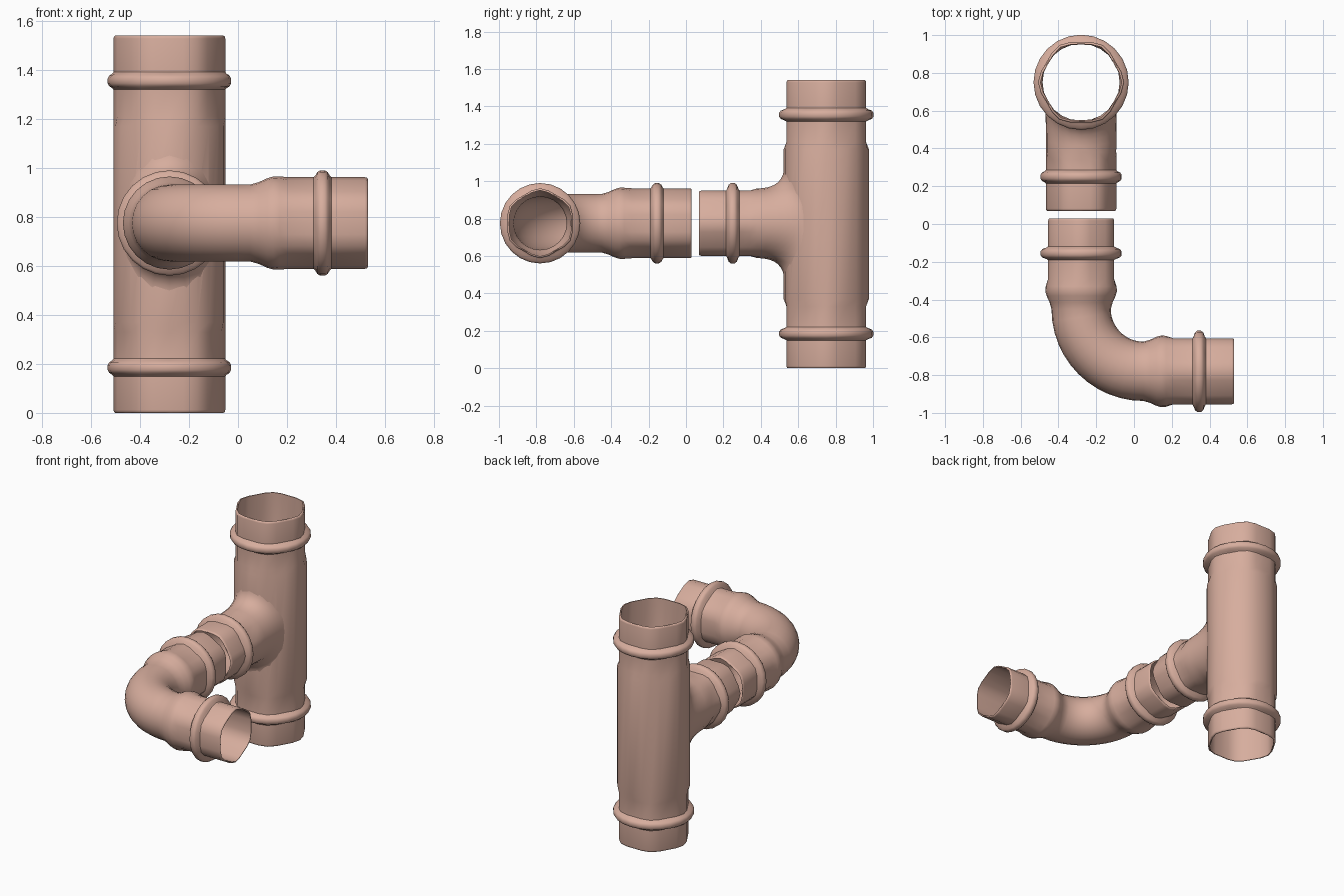
import bpy, bmesh, math
from mathutils import Vector

if "Cube" in bpy.data.objects:
    bpy.data.objects.remove(bpy.data.objects["Cube"])

N = 24
PX, PY, PZ = -0.28, 0.75, 0.775      # tee centre
copper = bpy.data.materials.new("copper_pink")
copper.diffuse_color = (0.68, 0.42, 0.34, 1)
copper.use_nodes = True
copper.node_tree.nodes["Principled BSDF"].inputs["Base Color"].default_value = copper.diffuse_color


def section(o, u, v, r, h):
    """Round (h=0) to rounded hexagon (h=1) ring; hexagon corners lie on u."""
    pts = []
    for i in range(N):
        a = 2 * math.pi * i / N
        q = r * (1 - 0.07 * h * (0.5 - 0.5 * math.cos(6 * a)))
        pts.append(o + u * q * math.cos(a) + v * q * math.sin(a))
    return pts


def loft(name, rings):
    """Skin rings that run along the outside and back through the bore."""
    bm = bmesh.new()
    vs = [[bm.verts.new(p) for p in ring] for ring in rings]
    for k in range(len(vs)):
        a, b = vs[k], vs[(k + 1) % len(vs)]
        for i in range(N):
            j = (i + 1) % N
            bm.faces.new((a[i], a[j], b[j], b[i]))
    bmesh.ops.recalc_face_normals(bm, faces=bm.faces)
    me = bpy.data.meshes.new(name)
    bm.to_mesh(me)
    bm.free()
    ob = bpy.data.objects.new(name, me)
    bpy.context.collection.objects.link(ob)
    me.materials.append(copper)
    bpy.ops.object.select_all(action='DESELECT')
    ob.select_set(True)
    bpy.context.view_layer.objects.active = ob
    bpy.ops.object.shade_smooth_by_angle(angle=math.radians(40))
    return ob


def socket(r, bead, pos):
    """(distance, radius, hexness) of a pressed socket with a seal bead."""
    d = bead - r
    return [(0, r - 0.007, 1), (0.004, r - 0.002, 1), (0.012, r, 1),
            (pos - 0.036, r, 1), (pos - 0.03, r + 0.2 * d, 0.6),
            (pos - 0.022, r + 0.72 * d, 0.1), (pos - 0.01, bead, 0),
            (pos + 0.01, bead, 0), (pos + 0.022, r + 0.72 * d, 0.1),
            (pos + 0.03, r + 0.2 * d, 0.6), (pos + 0.036, r, 1)]


X, Y, Z = Vector((1, 0, 0)), Vector((0, 1, 0)), Vector((0, 0, 1))

# Tee: vertical run, mirrored about its middle
H = 1.54
half = socket(0.228, 0.252, 0.185) + [(0.33, 0.228, 1), (0.37, 0.228, 0)]
inner = [(0, 0.215, 1), (0.32, 0.215, 1), (0.37, 0.204, 0)]


def both_ends(prof, length):
    return prof + [(length - s, r, h) for s, r, h in reversed(prof)]


stations = both_ends(half, H) + both_ends(inner, H)[::-1]
run = loft("tee_run", [section(Vector((PX, PY, s)), X, Y, r, h) for s, r, h in stations])

# Opening from the run into the branch
bpy.ops.mesh.primitive_cylinder_add(vertices=N, radius=0.162, depth=0.32,
                                    location=(PX, PY - 0.16, PZ),
                                    rotation=(math.pi / 2, 0, 0))
cutter = bpy.context.object
cutter.name = "branch_opening_cutter"
cutter.hide_render = True
cutter.hide_viewport = False
cutter.display_type = 'WIRE'
mod = run.modifiers.new("branch_opening", 'BOOLEAN')
mod.operation = 'DIFFERENCE'
mod.object = cutter
bpy.context.view_layer.objects.active = run
run.select_set(True)
bpy.ops.object.modifier_apply(modifier=mod.name)
bpy.data.objects.remove(cutter)


# Tee: branch with a filleted root that follows the run
def run_y(x, R):
    return PY - math.sqrt(max(R * R - x * x, 0))


def root_ring(t, r0, R, y0, flare):
    pts = []
    for i in range(N):
        c, s = math.cos(2 * math.pi * i / N), math.sin(2 * math.pi * i / N)
        r2 = r0 + flare * (s * s + 0.06 * c * c)
        r = (1 - t * t) * r0 + t * t * r2
        y = ((1 - t) ** 2 * y0 + 2 * t * (1 - t) * run_y(r0 * c, R)
             + t * t * run_y(r2 * c, R))
        pts.append(Vector((PX + r * c, y, PZ + r * s)))
    return pts


START = 0.07
rings = [section(Vector((PX, START + s, PZ)), X, Z, r, h)
         for s, r, h in socket(0.187, 0.215, 0.18) + [(0.27, 0.187, 1)]]
rings += [root_ring(k / 8, 0.186, 0.224, 0.38, 0.125) for k in range(9)]
rings.append(root_ring(1, 0.158, 0.206, 0.38, 0))
rings += [section(Vector((PX, START + s, PZ)), X, Z, r, h)
          for s, r, h in [(0.34, 0.158, 0), (0.27, 0.175, 1), (0, 0.175, 1)]]
loft("tee_branch", rings)

# Elbow: two sockets joined by a quarter bend
BEND, LEG = 0.33, 0.48
ARC = BEND * math.pi / 2
TOTAL = 2 * LEG + ARC
CX, CY = PX + BEND, 0.03 - LEG


def elbow_ring(s, r, h):
    a = min(max((s - LEG) / BEND, 0), math.pi / 2)
    out = Vector((-math.cos(a), -math.sin(a), 0))
    tangent = Vector((math.sin(a), -math.cos(a), 0))
    extra = min(s - LEG, 0) + max(s - LEG - ARC, 0)
    o = Vector((CX, CY, PZ)) + out * BEND + tangent * extra
    return section(o, Z, out, r, h)


bend = [(LEG + ARC * k / 12, 0.157, 0) for k in range(1, 6)]
bend_in = [(s, 0.142, 0) for s, r, h in bend]
outer = socket(0.187, 0.215, 0.185) + [(0.32, 0.187, 1), (0.36, 0.19, 0.2), (0.385, 0.19, 0),
                                       (0.41, 0.183, 0), (0.445, 0.167, 0), (LEG, 0.157, 0)] + bend
bore = [(0, 0.176, 1), (0.32, 0.176, 1), (0.385, 0.176, 0), (0.445, 0.152, 0),
        (LEG, 0.142, 0)] + bend_in
mid = [(TOTAL / 2, 0.157, 0)]
mid_in = [(TOTAL / 2, 0.142, 0)]


def whole(prof, centre):
    return prof + centre + [(TOTAL - s, r, h) for s, r, h in reversed(prof)]


stations = whole(outer, mid) + whole(bore, mid_in)[::-1]
loft("elbow", [elbow_ring(*st) for st in stations])
